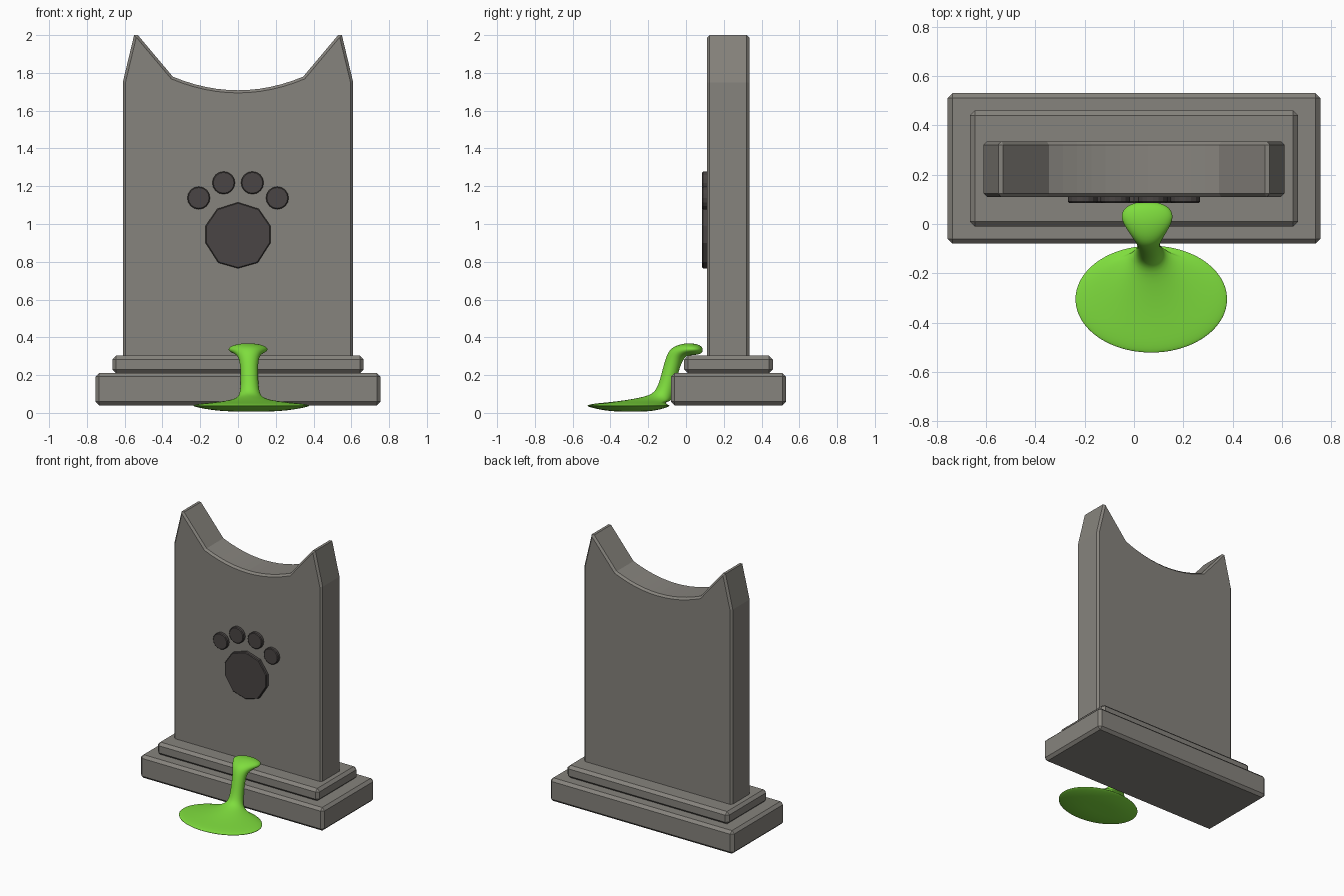
import bpy, bmesh, math
from mathutils import Vector

if "Cube" in bpy.data.objects:
    bpy.data.objects.remove(bpy.data.objects["Cube"])


def material(name, rgb):
    m = bpy.data.materials.new(name)
    m.diffuse_color = (*rgb, 1)
    m.use_nodes = True
    m.node_tree.nodes["Principled BSDF"].inputs["Base Color"].default_value = m.diffuse_color
    return m


STONE = material("grey stone", (0.24, 0.228, 0.205))
DARK = material("dark stone", (0.068, 0.06, 0.058))
SLIME = material("green slime", (0.21, 0.72, 0.047))


def finish(name, bm, mat, smooth=False):
    bmesh.ops.recalc_face_normals(bm, faces=bm.faces[:])
    mesh = bpy.data.meshes.new(name)
    bm.to_mesh(mesh)
    bm.free()
    mesh.materials.append(mat)
    for p in mesh.polygons:
        p.use_smooth = smooth
    obj = bpy.data.objects.new(name, mesh)
    bpy.context.collection.objects.link(obj)
    return obj


def prism(name, outline, y0, y1, mat, bevel, all_edges=False):
    """Extrude an x/z outline along y and chamfer the rims (or every edge)."""
    bm = bmesh.new()
    front = [bm.verts.new((x, y0, z)) for x, z in outline]
    back = [bm.verts.new((x, y1, z)) for x, z in outline]
    n = len(outline)
    bm.faces.new(front)
    bm.faces.new(back[::-1])
    for i in range(n):
        j = (i + 1) % n
        bm.faces.new((front[i], back[i], back[j], front[j]))
    bmesh.ops.recalc_face_normals(bm, faces=bm.faces[:])
    edges = [e for e in bm.edges
             if all_edges or abs(e.verts[0].co.y - e.verts[1].co.y) < 1e-6]
    bmesh.ops.bevel(bm, geom=edges, offset=bevel, offset_type='OFFSET',
                    segments=1, profile=0.5, affect='EDGES')
    return finish(name, bm, mat)


def block(name, w, z0, z1, y0, y1):
    prism(name, [(-w, z0), (w, z0), (w, z1), (-w, z1)], y0, y1, STONE, 0.02, True)


# Stepped base
block("base_lower", 0.755, 0.04, 0.212, -0.08, 0.53)
block("base_upper", 0.665, 0.21, 0.303, -0.01, 0.46)

# Slab with ear-shaped corners and a sagging top edge
right = [(0.61, 0.28), (0.61, 1.75), (0.55, 2.0), (0.53, 2.0)]
arc = [(x, 1.708 + 0.072 * (x / 0.345) ** 2)
       for x in (0.345 * (1 - i / 6) for i in range(13))]
left = [(-x, z) for x, z in reversed(right)]
prism("headstone_slab", right + arc + left, 0.11, 0.335, STONE, 0.014)

# Paw print: one large pad and four toes
half = [(0, 1.115), (0.11, 1.08), (0.172, 0.99), (0.172, 0.90), (0.105, 0.795), (0, 0.765)]
pad = half + [(-x, z) for x, z in half[-2:0:-1]]
prism("paw_pad", pad, 0.086, 0.115, DARK, 0.005)
for i, (cx, cz) in enumerate([(-0.208, 1.138), (-0.076, 1.218), (0.076, 1.218), (0.208, 1.138)]):
    ring = [(cx + 0.06 * math.cos(a), cz + 0.06 * math.sin(a))
            for a in (math.tau * k / 16 for k in range(16))]
    prism(f"paw_toe_{i + 1}", ring, 0.086, 0.115, DARK, 0.005)

# Slime: elliptical rings lofted from puddle to drip to blob on the step
# each ring: x, y, z, x radius, second radius, forward tilt in degrees
rings = [
    (0.07, -0.29, 0.006, 0.08, 0.06, 0),
    (0.07, -0.295, 0.012, 0.20, 0.14, 0),
    (0.07, -0.305, 0.033, 0.31, 0.22, 0),
    (0.07, -0.305, 0.040, 0.316, 0.222, 0),
    (0.07, -0.30, 0.050, 0.27, 0.19, 0),
    (0.07, -0.23, 0.060, 0.15, 0.13, 0),
    (0.064, -0.14, 0.075, 0.068, 0.065, 10),
    (0.062, -0.11, 0.105, 0.05, 0.047, 12),
    (0.06, -0.088, 0.20, 0.045, 0.042, 12),
    (0.058, -0.066, 0.28, 0.049, 0.044, 15),
    (0.056, -0.045, 0.317, 0.066, 0.048, 40),
    (0.054, -0.005, 0.336, 0.096, 0.034, 80),
    (0.053, 0.035, 0.337, 0.109, 0.032, 90),
    (0.053, 0.07, 0.335, 0.09, 0.026, 90),
    (0.053, 0.089, 0.333, 0.045, 0.013, 90),
]
SIDES = 24
bm = bmesh.new()
loops = []
for x, y, z, rx, ry, tilt in rings:
    t = math.radians(tilt)
    side = Vector((0, math.cos(t), -math.sin(t)))
    loops.append([bm.verts.new(Vector((x + rx * math.cos(a), y, z)) + side * ry * math.sin(a))
                  for a in (math.tau * k / SIDES for k in range(SIDES))])
for lo, hi in zip(loops, loops[1:]):
    for k in range(SIDES):
        j = (k + 1) % SIDES
        bm.faces.new((lo[k], lo[j], hi[j], hi[k]))
bm.faces.new(loops[0][::-1])
bm.faces.new(loops[-1])
slime = finish("slime_drip", bm, SLIME, smooth=True)
sub = slime.modifiers.new("smooth_surface", 'SUBSURF')
sub.levels = sub.render_levels = 2
